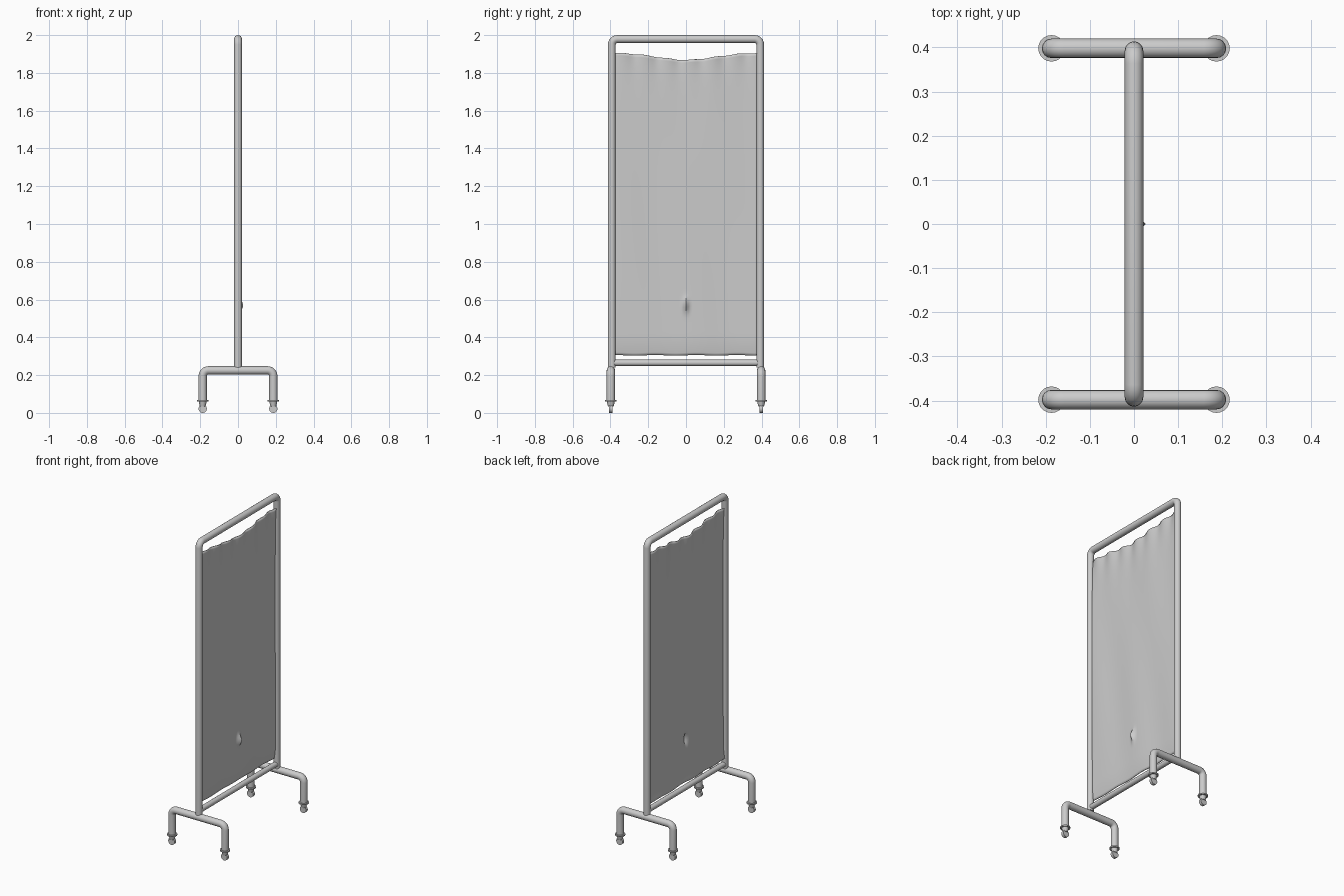
import bpy, bmesh
from math import sin, cos, pi, exp
from mathutils import Vector, Matrix

cube = bpy.data.objects.get("Cube")
if cube:
    bpy.data.objects.remove(cube)

grey = bpy.data.materials.new("plain grey")
grey.use_nodes = True
colour = (0.6, 0.6, 0.6, 1)
grey.diffuse_color = colour
grey.node_tree.nodes["Principled BSDF"].inputs["Base Color"].default_value = colour


def tube(name, corners, radius, bend=0.03, steps=6):
    """Round pipe along a path whose right-angle corners are rounded."""
    corners = [Vector(c) for c in corners]
    path = [corners[0]]
    for before, p, after in zip(corners, corners[1:], corners[2:]):
        a, b = (before - p).normalized(), (after - p).normalized()
        centre = p + bend * (a + b)
        for i in range(steps + 1):
            t = i / steps * pi / 2
            path.append(centre - bend * (b * cos(t) + a * sin(t)))
    path.append(corners[-1])
    curve = bpy.data.curves.new(name, "CURVE")
    curve.dimensions = "3D"
    curve.bevel_depth = radius
    curve.bevel_resolution = 6
    curve.use_fill_caps = True
    spline = curve.splines.new("POLY")
    spline.points.add(len(path) - 1)
    for point, co in zip(spline.points, path):
        point.co = (*co, 1)
    obj = bpy.data.objects.new(name, curve)
    bpy.context.collection.objects.link(obj)
    curve.materials.append(grey)
    bpy.ops.object.select_all(action="DESELECT")
    obj.select_set(True)
    bpy.context.view_layer.objects.active = obj
    bpy.ops.object.convert(target="MESH")
    bpy.ops.object.shade_smooth_by_angle()


def add_mesh(name, bm):
    mesh = bpy.data.meshes.new(name)
    bm.to_mesh(mesh)
    bm.free()
    mesh.materials.append(grey)
    obj = bpy.data.objects.new(name, mesh)
    bpy.context.collection.objects.link(obj)
    bpy.ops.object.select_all(action="DESELECT")
    obj.select_set(True)
    bpy.context.view_layer.objects.active = obj
    bpy.ops.object.shade_smooth_by_angle()
    return obj


def cone(bm, x, y, low, high, r_low, r_high):
    bmesh.ops.create_cone(bm, cap_ends=True, segments=20, radius1=r_low, radius2=r_high,
                          depth=high - low, matrix=Matrix.Translation((x, y, (low + high) / 2)))


# Upright frame and lower rail
post_y, base_y, leg_x = 0.393, 0.398, 0.187
tube("upright_frame", [(0, -post_y, 0.24), (0, -post_y, 1.979),
                       (0, post_y, 1.979), (0, post_y, 0.24)], 0.021)
tube("lower_rail", [(0, -post_y, 0.265), (0, post_y, 0.265)], 0.017)

# Feet with a caster under each leg
for side, end in ((-1, "front"), (1, "back")):
    y = side * base_y
    tube(end + "_foot", [(-leg_x, y, 0.06), (-leg_x, y, 0.225),
                         (leg_x, y, 0.225), (leg_x, y, 0.06)], 0.022)
    for x, hand in ((-leg_x, "right"), (leg_x, "left")):
        bm = bmesh.new()
        cone(bm, x, y, 0.06, 0.068, 0.03, 0.03)
        cone(bm, x, y, 0.034, 0.06, 0.015, 0.021)
        add_mesh(f"{end}_{hand}_caster_mount", bm)
        bm = bmesh.new()
        spin = Matrix.Translation((x, y, 0.022)) @ Matrix.Rotation(pi / 2, 4, "X")
        bmesh.ops.create_cone(bm, cap_ends=True, segments=24, radius1=0.022,
                              radius2=0.022, depth=0.018, matrix=spin)
        add_mesh(f"{end}_{hand}_wheel", bm)

# Fabric panel: sagging top edge, soft folds and one small bulge
bm = bmesh.new()
bmesh.ops.create_grid(bm, x_segments=64, y_segments=110, size=1)
for v in bm.verts:
    u, h = v.co.x, (v.co.y + 1) / 2
    y = u * 0.378
    top = 1.868 + 0.037 * sin(abs(u) * pi / 2) ** 1.6 + 0.002 * sin(u * 19)
    bottom = 0.305 + 0.002 * sin(u * 11)
    z = bottom + (top - bottom) * h
    x = 0.003 * sin(u * 7 + 1.5 * z) * sin(2.3 * z + u)
    x += 0.007 * sin(u * 20) * exp(-(top - z) / 0.07)
    x -= 0.01 * max(0, (0.42 - z) / 0.12) ** 2
    x += 0.022 * exp(-(y / 0.012) ** 2 - ((z - 0.57) / 0.035) ** 2)
    v.co = (x, y, z)
panel = add_mesh("fabric_panel", bm)
thick = panel.modifiers.new("thickness", "SOLIDIFY")
thick.thickness = 0.006
thick.offset = 0
